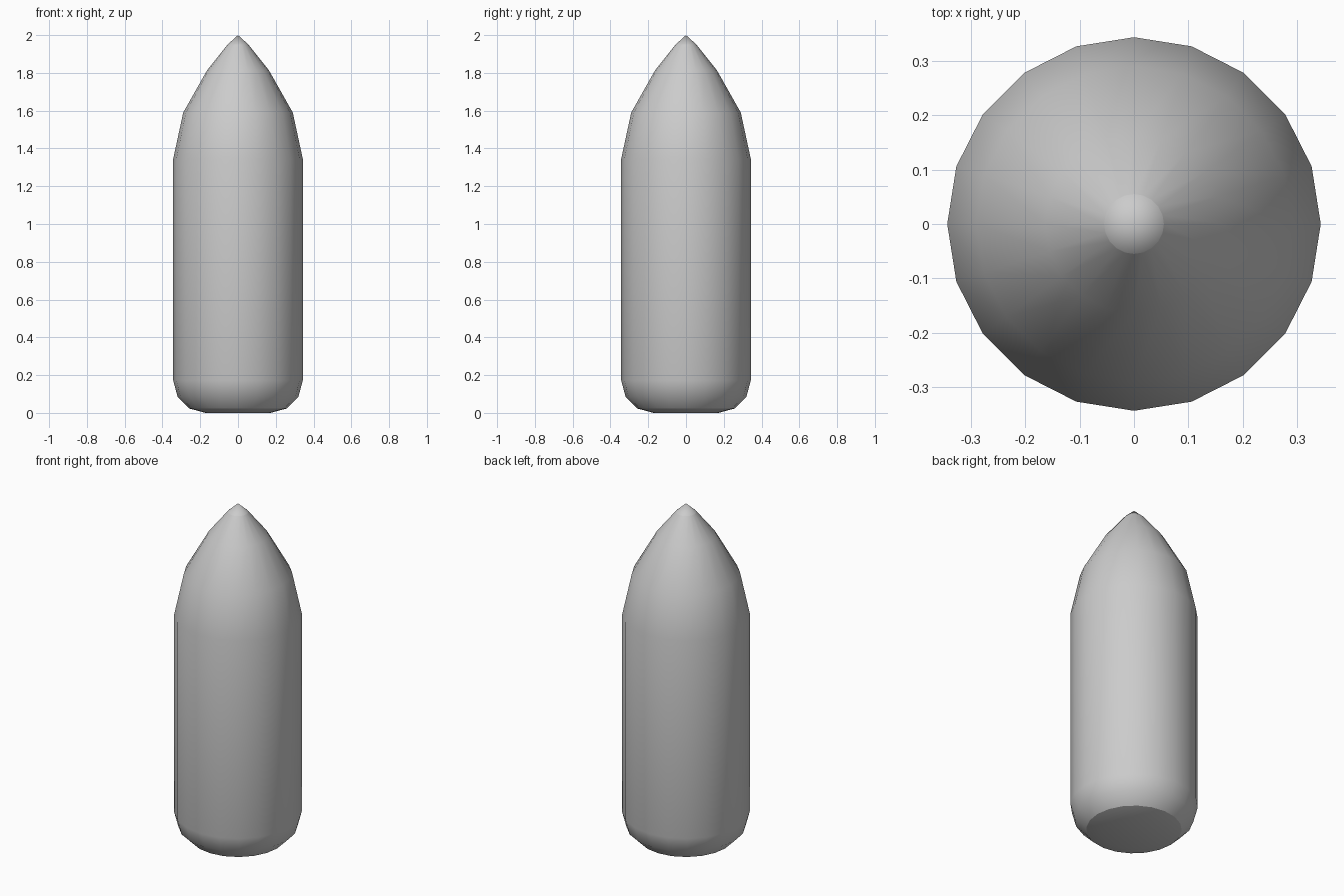
import bpy, bmesh
from math import sin, cos, pi, radians

if "Cube" in bpy.data.objects:
    bpy.data.objects.remove(bpy.data.objects["Cube"])

SIDES = 20
R = 0.343

# Half profile from base to tip: rounded base, straight wall, pointed nose
base_r = R / 2
profile = [(base_r + base_r * cos(a), base_r - base_r * sin(a))
           for a in (pi / 2, pi / 3, pi / 6, 0)]
profile += [(R, 1.345), (0.29, 1.59), (0.163, 1.815), (0.055, 1.95)]

bm = bmesh.new()
rings = [[bm.verts.new((r * cos(2 * pi * i / SIDES), r * sin(2 * pi * i / SIDES), z))
          for i in range(SIDES)] for r, z in profile]
tip = bm.verts.new((0, 0, 2))

# Wall bands
for low, high in zip(rings, rings[1:]):
    for i in range(SIDES):
        j = (i + 1) % SIDES
        bm.faces.new((low[i], low[j], high[j], high[i]))

# Flat base and tip cone
bm.faces.new(rings[0][::-1])
for i in range(SIDES):
    bm.faces.new((rings[-1][i], rings[-1][(i + 1) % SIDES], tip))

for f in bm.faces:
    f.smooth = True

# Creases around the underside and the tip
for ring in (rings[1], rings[-1]):
    for i in range(SIDES):
        bm.edges.get((ring[i], ring[(i + 1) % SIDES])).smooth = False

mesh = bpy.data.meshes.new("bullet_body")
bm.to_mesh(mesh)
bm.free()
bpy.context.collection.objects.link(bpy.data.objects.new("bullet_body", mesh))
